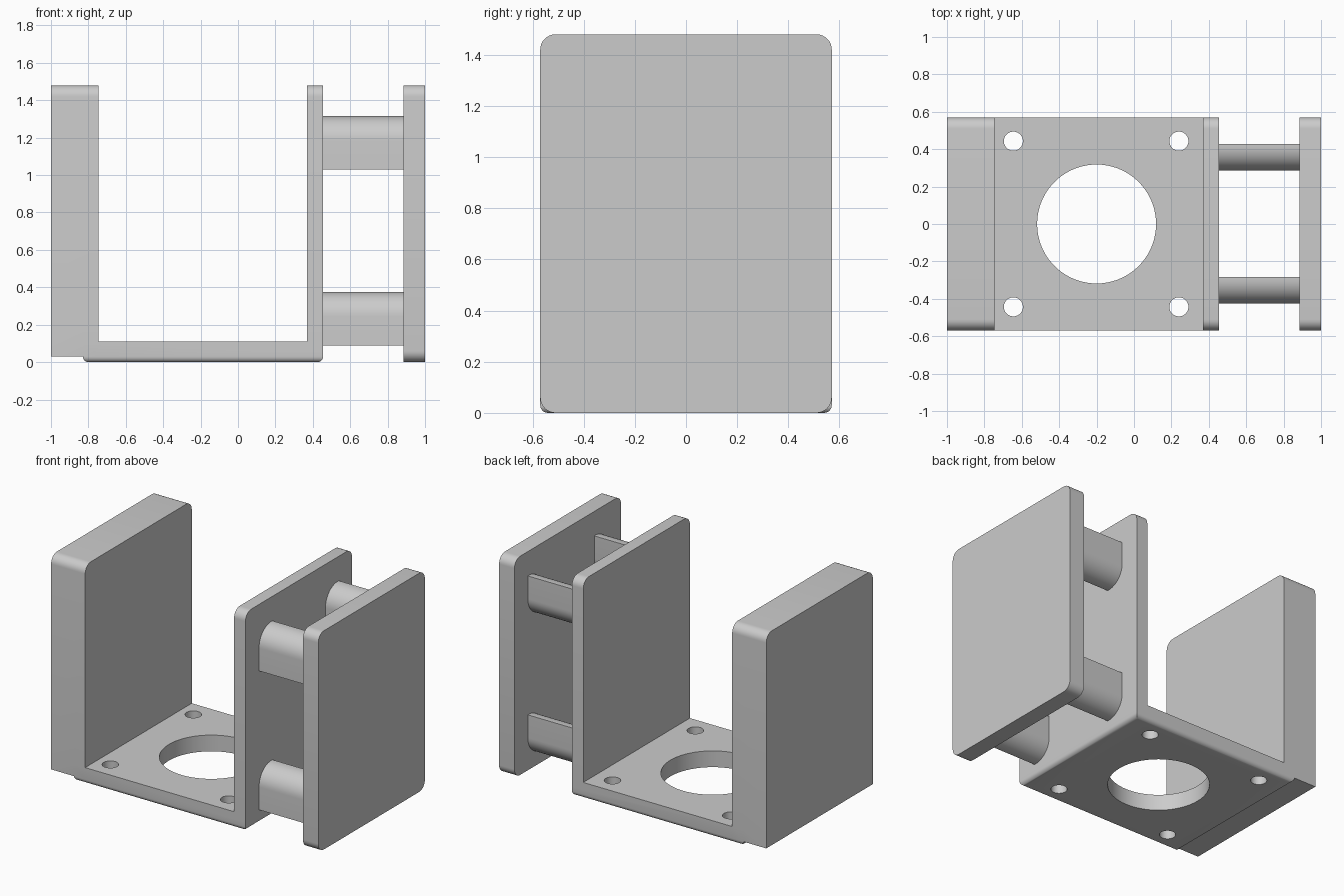
import bpy, bmesh
from math import pi, sin, cos

cube = bpy.data.objects.get("Cube")
if cube:
    bpy.data.objects.remove(cube, do_unlink=True)

grey = bpy.data.materials.new("light grey")
grey.use_nodes = True
grey.diffuse_color = (0.6, 0.6, 0.6, 1)
grey.node_tree.nodes["Principled BSDF"].inputs["Base Color"].default_value = (0.6, 0.6, 0.6, 1)

HALF = 0.57      # half depth of every plate
TOP = 1.48       # height of the upright plates
ROUND = 0.06     # corner radius of the plates


def finish(name, bm):
    bmesh.ops.recalc_face_normals(bm, faces=bm.faces)
    mesh = bpy.data.meshes.new(name)
    bm.to_mesh(mesh)
    bm.free()
    mesh.materials.append(grey)
    obj = bpy.data.objects.new(name, mesh)
    bpy.context.collection.objects.link(obj)
    return obj


def block(name, x, y, z, radii, steps=8):
    """Rectangle in y and z, extruded along x. Radii go round from low y, low z."""
    corners = [(0, 0), (1, 0), (1, 1), (0, 1)]
    bm = bmesh.new()
    ring = []
    for i, ((a, b), r) in enumerate(zip(corners, radii)):
        cy = y[a] + r * (1 - 2 * a)
        cz = z[b] + r * (1 - 2 * b)
        for k in range(steps + 1 if r else 1):
            ang = pi + (i + k / steps) * pi / 2
            ring.append(bm.verts.new((x[0], cy + r * cos(ang), cz + r * sin(ang))))
    face = bm.faces.new(ring)
    out = bmesh.ops.extrude_face_region(bm, geom=[face])["geom"]
    bmesh.ops.translate(bm, vec=(x[1] - x[0], 0, 0),
                        verts=[v for v in out if isinstance(v, bmesh.types.BMVert)])
    return finish(name, bm)


def combine(target, other, operation):
    mod = target.modifiers.new(operation.lower(), "BOOLEAN")
    mod.operation, mod.object, mod.solver = operation, other, "EXACT"
    bpy.context.view_layer.objects.active = target
    bpy.ops.object.modifier_apply(modifier=mod.name)
    bpy.data.objects.remove(other, do_unlink=True)


def smooth(obj):
    bpy.ops.object.select_all(action="DESELECT")
    obj.select_set(True)
    bpy.context.view_layer.objects.active = obj
    bpy.ops.object.shade_smooth_by_angle(angle=pi / 6)


# Base plate with rounded bottom edges
bracket = block("mounting_bracket", (-0.83, 0.455), (-HALF, HALF), (0, 0.11), (0, 0, 0, 0))
bm = bmesh.new()
bm.from_mesh(bracket.data)
bottom = [e for e in bm.edges if all(v.co.z < 0.01 for v in e.verts)]
bmesh.ops.bevel(bm, geom=bottom, offset=0.03, segments=6, profile=0.5, affect="EDGES")
bm.to_mesh(bracket.data)
bm.free()

# Thick wall and thin wall joined to the base
for name, x, z in (("thick_wall", (-1, -0.745), 0.03), ("thin_wall", (0.37, 0.455), 0.06)):
    combine(bracket, block(name, x, (-HALF, HALF), (z, TOP), (0, 0, ROUND, ROUND)), "UNION")

# Centre bore and four screw holes
holes = [(-0.2, 0, 0.318, 72)]
holes += [(x, y, 0.051, 32) for x in (-0.645, 0.24) for y in (-0.443, 0.443)]
for x, y, radius, sides in holes:
    bm = bmesh.new()
    bmesh.ops.create_cone(bm, cap_ends=True, segments=sides, radius1=radius,
                          radius2=radius, depth=0.4)
    bmesh.ops.translate(bm, vec=(x, y, 0.05), verts=bm.verts)
    cutter = finish("hole_cutter", bm)
    cutter.hide_render = True
    combine(bracket, cutter, "DIFFERENCE")
smooth(bracket)

# Outer plate, rounded at all four corners
smooth(block("outer_plate", (0.885, 1), (-HALF, HALF), (0, TOP), (ROUND,) * 4))

# Four leaf-shaped spacers, rounded at two opposite corners
for level, z in (("lower", 0.09), ("upper", 1.03)):
    for side, y in (("front", -0.425), ("back", 0.285)):
        smooth(block(f"{level}_{side}_spacer", (0.455, 0.885), (y, y + 0.142),
                     (z, z + 0.285), (0, 0.13, 0, 0.13), 12))
